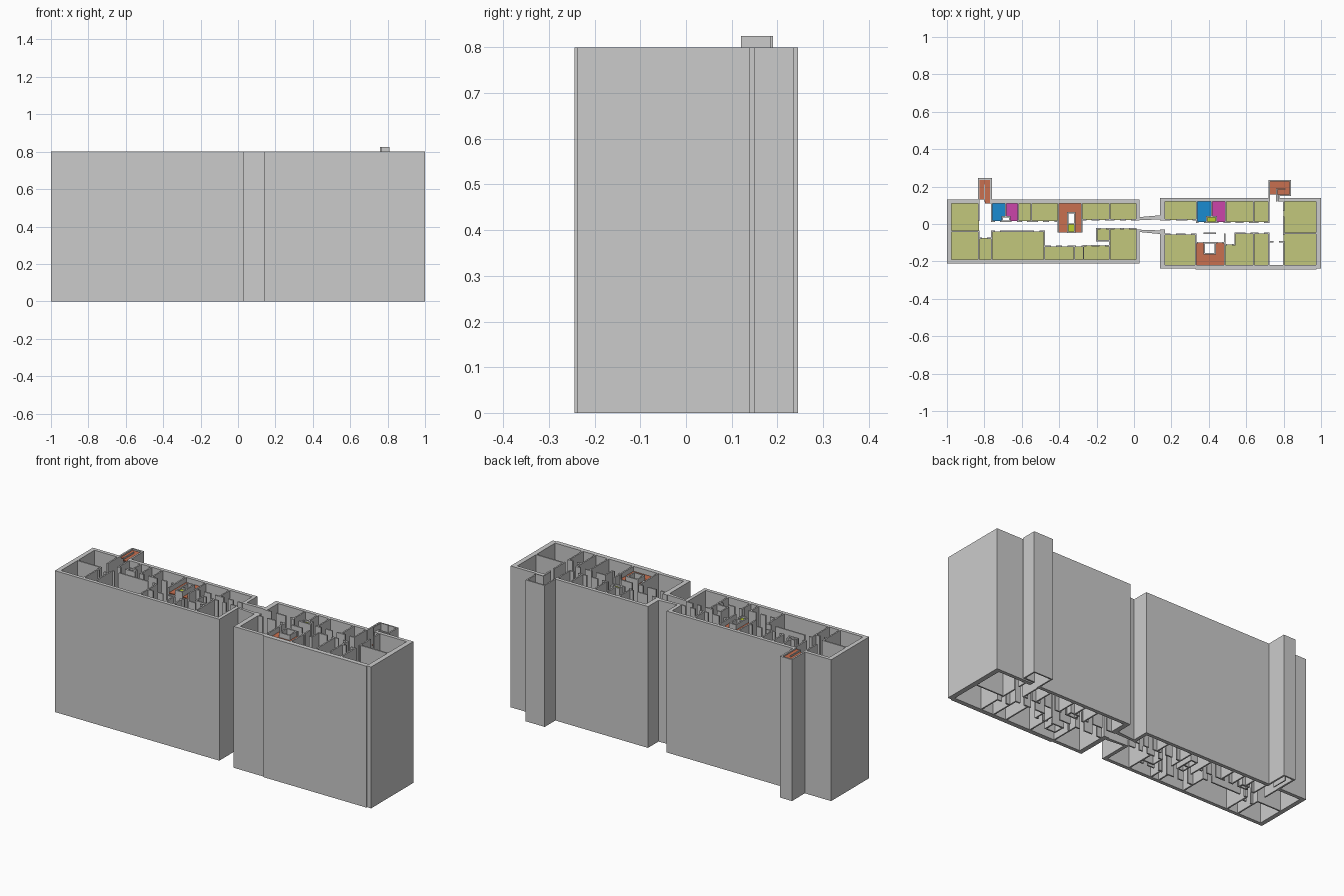
import bpy, bmesh
from mathutils import Matrix, Vector

H = 0.8      # wall height
T = 0.008    # partition thickness


def new_object(name, bm, mat=None):
    me = bpy.data.meshes.new(name)
    bm.to_mesh(me)
    bm.free()
    ob = bpy.data.objects.new(name, me)
    bpy.context.collection.objects.link(ob)
    if mat:
        me.materials.append(mat)
    return ob


def add_box(bm, x0, x1, y0, y1, z0=0.0, z1=H):
    m = Matrix.Translation(((x0 + x1) / 2, (y0 + y1) / 2, (z0 + z1) / 2))
    m = m @ Matrix.Diagonal((x1 - x0, y1 - y0, z1 - z0, 1))
    bmesh.ops.create_cube(bm, size=1, matrix=m)


def boxes(name, rects, z0=0.0, z1=H, mat=None):
    bm = bmesh.new()
    for r in rects:
        add_box(bm, *r, z0, z1)
    return new_object(name, bm, mat)


def partitions(name, across, along):
    """across: (x, y0, y1); along: (y, x0, x1, door positions...)"""
    bm = bmesh.new()
    for x, y0, y1 in across:
        add_box(bm, x - T / 2, x + T / 2, y0, y1)
    for y, x0, x1, *doors in along:
        start = x0 - T / 2
        for d in doors:
            add_box(bm, start, d - 0.014, y - T / 2, y + T / 2)
            start = d + 0.014
        add_box(bm, start, x1 + T / 2, y - T / 2, y + T / 2)
    return new_object(name, bm)


def prism(name, pts):
    bm = bmesh.new()
    f = bm.faces.new([bm.verts.new((x, y, 0)) for x, y in pts])
    r = bmesh.ops.extrude_face_region(bm, geom=[f])
    bmesh.ops.translate(bm, vec=Vector((0, 0, H)),
                        verts=[v for v in r['geom'] if isinstance(v, bmesh.types.BMVert)])
    bmesh.ops.recalc_face_normals(bm, faces=bm.faces)
    return new_object(name, bm)


def material(name, col):
    m = bpy.data.materials.new(name)
    m.diffuse_color = (*col, 1)
    return m


OLIVE = material("room_olive", (0.54, 0.57, 0.20))
ORANGE = material("stair_orange", (0.58, 0.16, 0.08))
BLUE = material("washroom_blue", (0.01, 0.26, 0.64))
PINK = material("washroom_pink", (0.60, 0.06, 0.40))
LIME = material("lift_lime", (0.50, 0.62, 0.03))

# Outer walls of the two wings
boxes("west_outer_walls", [
    (-1.0, -0.975, -0.21, 0.13), (-1.0, 0.03, -0.21, -0.19),
    (-1.0, -0.825, 0.11, 0.13), (-0.77, 0.03, 0.11, 0.13),
    (0.01, 0.03, -0.21, -0.03), (0.01, 0.03, 0.02, 0.13)])
boxes("east_outer_walls", [
    (0.14, 0.167, -0.238, -0.03), (0.14, 0.167, 0.02, 0.14),
    (0.14, 1.0, -0.238, -0.218), (0.972, 1.0, -0.238, 0.14),
    (0.14, 0.725, 0.12, 0.14), (0.77, 1.0, 0.12, 0.14)])
boxes("east_front_pier", [(0.33, 0.975, -0.244, -0.238)])

# Link corridor, slightly splayed walls
prism("link_wall_north", [(0.02, 0.02), (0.155, 0.025), (0.155, 0.048), (0.02, 0.036)])
prism("link_wall_south", [(0.02, -0.03), (0.155, -0.035), (0.155, -0.055), (0.02, -0.042)])

# Partitions of the west wing
partitions("west_partitions", [
    (-0.83, -0.19, -0.04), (-0.83, 0.015, 0.11), (-0.76, -0.19, -0.04), (-0.48, -0.19, -0.04),
    (-0.32, -0.19, -0.12), (-0.27, -0.19, -0.115), (-0.13, -0.19, -0.025), (-0.2, -0.09, -0.025),
    (-0.76, 0.015, 0.11), (-0.685, 0.04, 0.11), (-0.62, 0.015, 0.11), (-0.55, 0.015, 0.11),
    (-0.405, -0.045, 0.11), (-0.28, -0.045, 0.11), (-0.13, 0.02, 0.11),
    (-0.355, -0.045, 0.06), (-0.318, -0.045, 0.06),
    (-0.705, 0.015, 0.04), (-0.665, 0.015, 0.04)], [
    (-0.04, -0.975, -0.83), (-0.075, -0.83, -0.76, -0.8), (-0.04, -0.76, -0.48, -0.73, -0.52),
    (-0.12, -0.48, -0.27, -0.43, -0.37, -0.295), (-0.115, -0.27, -0.13, -0.24, -0.17),
    (-0.09, -0.2, -0.13), (-0.025, -0.2, 0.01, -0.165, -0.09, -0.04),
    (0.015, -0.76, -0.405, -0.73, -0.64, -0.585, -0.5, -0.44),
    (0.022, -0.28, 0.01, -0.24, -0.17, -0.09, -0.03),
    (-0.045, -0.355, -0.318), (0.06, -0.355, -0.318), (0.0, -0.355, -0.318),
    (0.04, -0.705, -0.665)])

# Partitions of the east wing
partitions("east_partitions", [
    (0.335, 0.01, 0.12), (0.415, 0.04, 0.12), (0.49, 0.01, 0.12), (0.64, 0.01, 0.12),
    (0.72, 0.01, 0.12), (0.80, -0.22, -0.09), (0.80, -0.06, 0.04), (0.80, 0.07, 0.12),
    (0.33, -0.22, -0.05), (0.485, -0.22, -0.05), (0.64, -0.22, -0.05), (0.72, -0.22, -0.05),
    (0.375, -0.16, -0.1), (0.435, -0.16, -0.1), (0.54, -0.11, -0.05),
    (0.39, 0.01, 0.04), (0.44, 0.01, 0.04)], [
    (0.022, 0.167, 0.335, 0.21, 0.3), (0.01, 0.335, 0.72, 0.36, 0.465, 0.53, 0.6, 0.68),
    (0.04, 0.39, 0.44), (-0.05, 0.8, 0.972), (-0.055, 0.167, 0.33, 0.21, 0.29),
    (-0.05, 0.375, 0.435), (-0.1, 0.33, 0.485, 0.355, 0.46), (-0.16, 0.375, 0.435),
    (-0.11, 0.485, 0.54, 0.51), (-0.05, 0.54, 0.72, 0.61, 0.68), (-0.095, 0.72, 0.8, 0.76)])

# Rear stair towers
boxes("west_stair_tower", [
    (-0.835, -0.825, 0.11, 0.245), (-0.77, -0.76, 0.11, 0.245),
    (-0.835, -0.76, 0.236, 0.245), (-0.803, -0.797, 0.12, 0.21)])
boxes("east_stair_tower", [
    (0.72, 0.728, 0.15, 0.235), (0.832, 0.84, 0.15, 0.235), (0.72, 0.84, 0.227, 0.235),
    (0.72, 0.728, 0.12, 0.15), (0.77, 0.84, 0.15, 0.158), (0.77, 0.778, 0.12, 0.158)])
boxes("stair_head_upstand", [
    (0.76, 0.766, 0.12, 0.19), (0.76, 0.81, 0.184, 0.19)], 0.7, 0.825)

# Room floor plates, set deep inside the shafts
boxes("west_room_floors", [
    (-0.975, -0.83, -0.04, 0.11), (-0.975, -0.83, -0.19, -0.04), (-0.83, -0.76, -0.19, -0.075),
    (-0.76, -0.48, -0.19, -0.04), (-0.48, -0.32, -0.19, -0.12), (-0.32, -0.27, -0.19, -0.12),
    (-0.27, -0.13, -0.19, -0.115), (-0.13, 0.01, -0.19, -0.025), (-0.2, -0.13, -0.09, -0.025),
    (-0.62, -0.55, 0.015, 0.11), (-0.55, -0.405, 0.015, 0.11),
    (-0.28, -0.13, 0.022, 0.11), (-0.13, 0.01, 0.022, 0.11)], 0.398, 0.402, OLIVE)
boxes("east_room_floors", [
    (0.167, 0.335, 0.022, 0.12), (0.49, 0.64, 0.01, 0.12), (0.64, 0.72, 0.01, 0.12),
    (0.8, 0.972, -0.05, 0.12), (0.8, 0.972, -0.22, -0.05), (0.167, 0.33, -0.22, -0.055),
    (0.485, 0.64, -0.22, -0.11), (0.54, 0.64, -0.11, -0.05), (0.64, 0.72, -0.22, -0.05)],
    0.398, 0.402, OLIVE)

# Washroom floors
for wing, x0, x1, x2, c0, c1, y0, y1 in [
        ("west", -0.76, -0.685, -0.62, -0.705, -0.665, 0.015, 0.11),
        ("east", 0.335, 0.415, 0.49, 0.39, 0.44, 0.01, 0.12)]:
    boxes(wing + "_washroom_a_floor", [(x0, c0, y0, y1), (c0, x1, 0.04, y1)], 0.398, 0.402, BLUE)
    boxes(wing + "_washroom_b_floor", [(c1, x2, y0, y1), (x1, c1, 0.04, y1)], 0.398, 0.402, PINK)

# Stair landings wrapping open wells, and lift plates near the top
boxes("west_stair_landing", [
    (-0.405, -0.355, -0.045, 0.11), (-0.318, -0.28, -0.045, 0.11),
    (-0.355, -0.318, 0.06, 0.11)], 0.768, 0.772, ORANGE)
boxes("east_stair_landing", [
    (0.33, 0.375, -0.22, -0.1), (0.435, 0.485, -0.22, -0.1),
    (0.375, 0.435, -0.22, -0.16)], 0.768, 0.772, ORANGE)
boxes("west_tower_landing", [(-0.825, -0.77, 0.205, 0.236), (-0.797, -0.77, 0.11, 0.205),
                             (-0.825, -0.803, 0.13, 0.205)], 0.788, 0.792, ORANGE)
boxes("east_tower_landing", [(0.728, 0.832, 0.158, 0.227)], 0.698, 0.702, ORANGE)
boxes("west_lift_plate", [(-0.355, -0.318, -0.045, 0.0)], 0.785, 0.79, LIME)
boxes("east_lift_plate", [(0.39, 0.44, 0.01, 0.04)], 0.785, 0.79, LIME)
